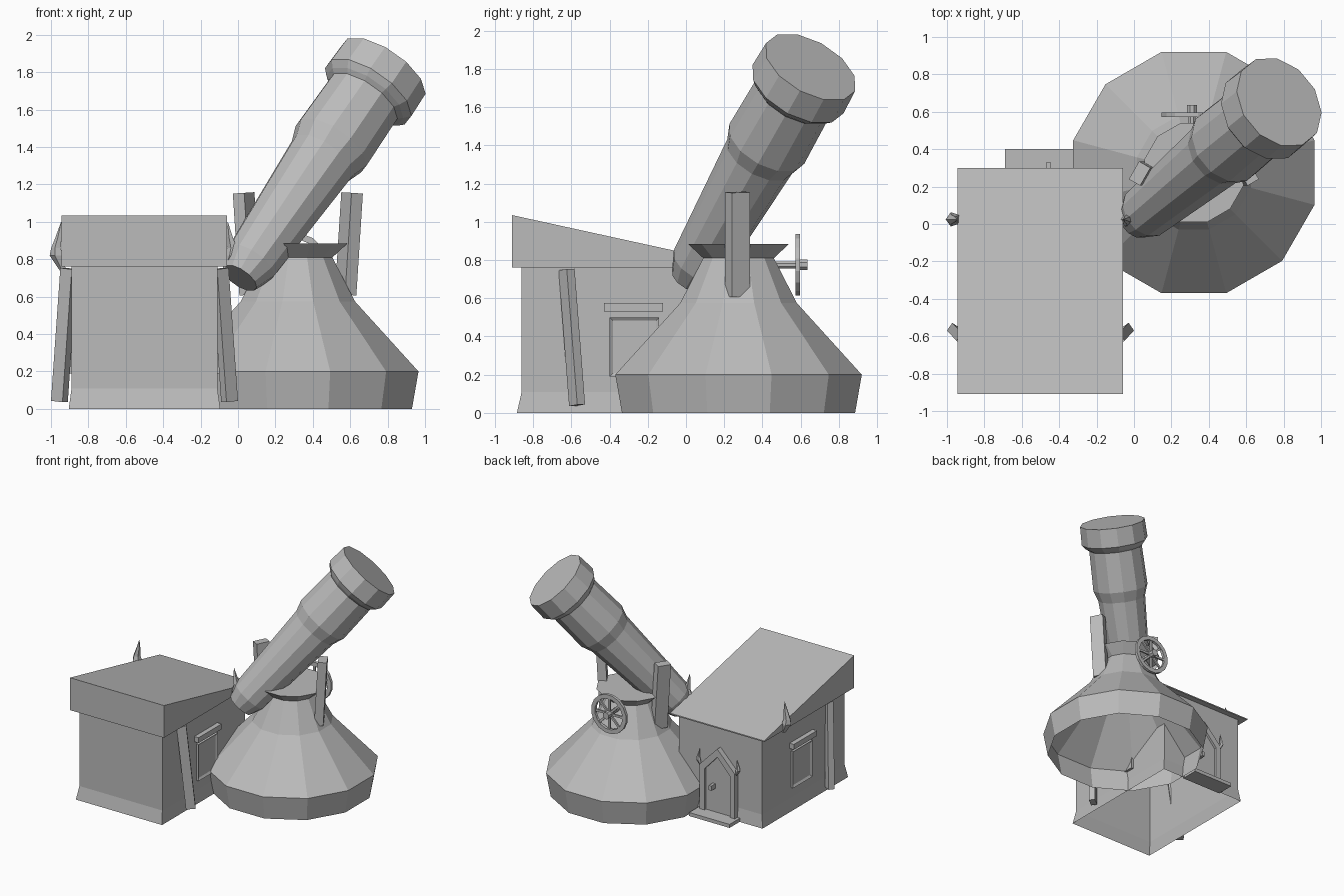
import bpy, bmesh, math
from mathutils import Vector, Matrix

cube = bpy.data.objects.get("Cube")
if cube:
    bpy.data.objects.remove(cube, do_unlink=True)

grey = bpy.data.materials.new("plain_grey")
grey.use_nodes = True
GREY = (0.5, 0.5, 0.5, 1)
grey.diffuse_color = GREY
grey.node_tree.nodes["Principled BSDF"].inputs["Base Color"].default_value = GREY


def finish(name, bm):
    bmesh.ops.recalc_face_normals(bm, faces=bm.faces)
    mesh = bpy.data.meshes.new(name)
    bm.to_mesh(mesh)
    bm.free()
    mesh.materials.append(grey)
    obj = bpy.data.objects.new(name, mesh)
    bpy.context.collection.objects.link(obj)
    return obj


def box(name, lo, hi):
    lo, hi = Vector(lo), Vector(hi)
    bm = bmesh.new()
    bmesh.ops.create_cube(bm, size=1)
    for v in bm.verts:
        v.co = (lo + hi) / 2 + Vector(a * b for a, b in zip(v.co, hi - lo))
    return finish(name, bm)


def beam(name, start, end, wide, deep, turn):
    """Box between two points, turned about its own length."""
    start, end = Vector(start), Vector(end)
    axis = end - start
    bm = bmesh.new()
    bmesh.ops.create_cube(bm, size=1)
    # the beam is nearly upright, so twist about z and then tilt
    tilt = Vector((0, 0, 1)).rotation_difference(axis).to_matrix().to_4x4()
    m = (Matrix.Translation((start + end) / 2) @ tilt
         @ Matrix.Rotation(math.radians(turn), 4, 'Z')
         @ Matrix.Diagonal((wide, deep, axis.length, 1)))
    bm.transform(m)
    return finish(name, bm)


def loft(name, rings, sides, matrix=None, bottom=True, top=True):
    """Rings of (centre, radius) joined into a faceted skin."""
    bm = bmesh.new()
    loops = []
    for centre, radius in rings:
        loop = []
        for i in range(sides):
            a = math.tau * (i + 0.5) / sides
            loop.append(bm.verts.new(Vector(centre) + radius * Vector((math.cos(a), math.sin(a), 0))))
        loops.append(loop)
    for a, b in zip(loops, loops[1:]):
        for i in range(sides):
            j = (i + 1) % sides
            bm.faces.new((a[i], a[j], b[j], b[i]))
    if bottom:
        bm.faces.new(loops[0])
    if top:
        bm.faces.new(loops[-1])
    if matrix:
        bm.transform(matrix)
    return finish(name, bm)


def prism(name, outline, offset):
    """Outline of 3D points pushed along an offset."""
    bm = bmesh.new()
    face = bm.faces.new([bm.verts.new(p) for p in outline])
    out = bmesh.ops.extrude_face_region(bm, geom=[face])["geom"]
    bmesh.ops.translate(bm, vec=offset, verts=[g for g in out if isinstance(g, bmesh.types.BMVert)])
    return finish(name, bm)


# House: open-bottomed walls with a flared foot, and a wedge roof
HX = -0.5
bm = bmesh.new()
levels = []
for z, half, y0, y1 in ((0, .405, -.885, .265), (.11, .39, -.86, .25), (.77, .39, -.86, .25)):
    levels.append([bm.verts.new((HX + sx * half, y, z))
                   for sx, y in ((-1, y0), (1, y0), (1, y1), (-1, y1))])
for a, b in zip(levels, levels[1:]):
    for i in range(4):
        bm.faces.new((a[i], a[(i + 1) % 4], b[(i + 1) % 4], b[i]))
finish("house_walls", bm)
prism("house_roof", [(-.945, -.91, .76), (-.945, .3, .76), (-.945, .3, .77), (-.945, -.91, 1.035)], (.885, 0, 0))


def horn(name, base, side, scale):
    steps = ((-.01, -.02, .018), (.022, .06, .04), (.026, .1, .028), (.012, .16, .018), (0, .24, .001))
    return loft(name, [(Vector(base) + Vector((side * x, 0, z)) * scale, r * scale) for x, z, r in steps], 5)


for side, label in ((-1, "right"), (1, "left")):
    # Leaning brace on the side wall
    beam(label + "_brace", (HX + side * .455, -.57, .04), (HX + side * .405, -.625, .75), .075, .05, side * 35)
    # Side window: raised frame, sunken pane and lintel
    wall = HX + side * .39
    x0, x1 = sorted((wall, wall + side * .02))
    frame = box(label + "_window", (x0, -.4, .19), (x1, -.14, .5))
    bm = bmesh.new()
    bm.from_mesh(frame.data)
    pane = max(bm.faces, key=lambda f: f.calc_center_median().x * side)
    bmesh.ops.inset_individual(bm, faces=[pane], thickness=.025, depth=0)
    bmesh.ops.translate(bm, verts=pane.verts, vec=(-side * .012, 0, 0))
    bm.to_mesh(frame.data)
    bm.free()
    x0, x1 = sorted((wall, wall + side * .04))
    box(label + "_window_lintel", (x0, -.43, .53), (x1, -.12, .575))
    # Curled horns at the eaves and beside the door
    horn(label + "_roof_horn", (HX + side * .445, .025, .76), side, 1)
    horn(label + "_door_horn", (HX + side * .175, .28, .41), side, .5)


# Door: pointed surround, leaf, handle and step
def gable(half, shoulder, apex, y):
    return [(HX + x, y, z) for x, z in ((-half, .03), (half, .03), (half, shoulder), (0, apex), (-half, shoulder))]


prism("door_leaf", gable(.12, .38, .51, .25), (0, .025, 0))
bm = bmesh.new()
fronts = [[[bm.verts.new(p) for p in gable(*dims, y)] for dims in ((.165, .41, .58), (.12, .38, .51))]
          for y in (.25, .295)]
for i in (1, 2, 3, 4):
    j = (i + 1) % 5
    (ob, ib), (of, inner) = fronts
    bm.faces.new((of[i], of[j], inner[j], inner[i]))
    bm.faces.new((of[i], of[j], ob[j], ob[i]))
    bm.faces.new((inner[i], inner[j], ib[j], ib[i]))
finish("door_surround", bm)
box("door_handle", (-.47, .27, .23), (-.445, .33, .27))
box("door_step", (-.69, .25, 0), (-.31, .4, .03))

# Twelve-sided mount, open below, with a flared collar
CX, CY = .32, .275
k = 1 / math.cos(math.pi / 12)
loft("mount", [((CX, CY, z), r * k) for z, r in
               ((0, .61), (.2, .645), (.575, .305), (.81, .185), (.885, .265))], 12, bottom=False)

# Two upright supports leaning outward
for side, label in ((-1, "right"), (1, "left")):
    beam(label + "_support", (CX + side * .255, .27, .61), (CX + side * .29, .27, 1.155), .07, .11, side * 30)

# Telescope tube
low, high = Vector((.01, .02, .70)), Vector((.776, .652, 1.81))
axis = high - low
turn = Matrix.Translation(low) @ axis.to_track_quat('Z', 'Y').to_matrix().to_4x4()
L = axis.length
loft("telescope", [((0, 0, s), r) for s, r in
                   ((0, .105), (.11, .148), (.86, .192), (.95, .222), (L - .21, .215),
                    (L - .19, .24), (L - .155, .27), (L, .265))], 12, turn)

# Hand wheel with rim, spokes, hub and axle
WZ = .775
hub = Vector((.31, .585, WZ))
face_back = Matrix.Translation(hub) @ Matrix.Rotation(-math.pi / 2, 4, 'X')
loft("wheel_rim", [((0, 0, z), r) for z, r in
                   ((-.012, .165), (.012, .165), (.012, .13), (-.012, .13), (-.012, .165))],
     16, face_back, bottom=False, top=False)
loft("wheel_hub", [((0, 0, -.012), .03), ((0, 0, .05), .03)], 8, face_back)
loft("wheel_axle", [((0, 0, -.15), .02), ((0, 0, 0), .02)], 8, face_back)
for i in range(4):
    bm = bmesh.new()
    bmesh.ops.create_cube(bm, size=1)
    bm.transform(face_back @ Matrix.Rotation(i * math.pi / 4, 4, 'Z') @ Matrix.Diagonal((.27, .018, .014, 1)))
    finish("wheel_spoke_pair_%d" % (i + 1), bm)
